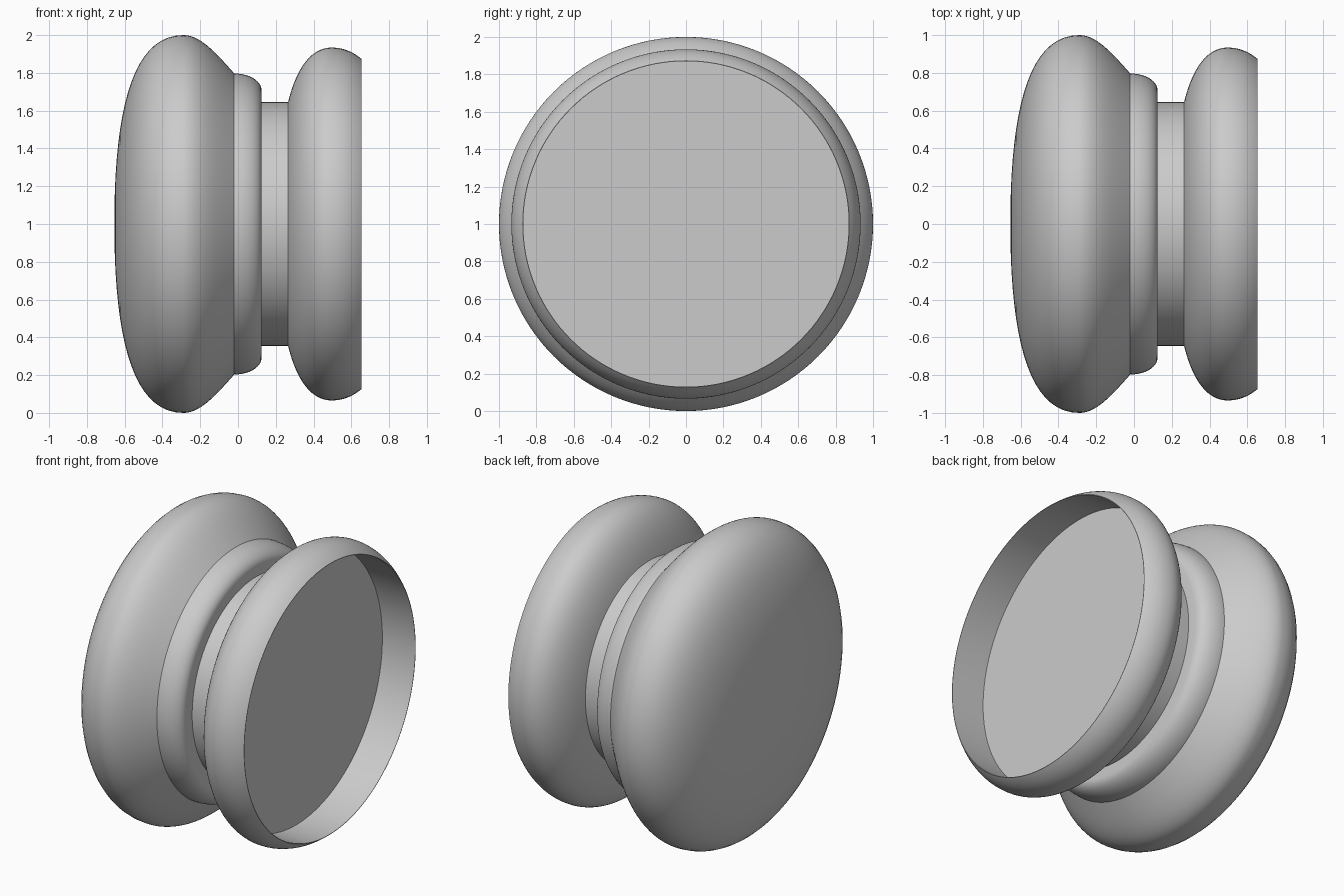
import bpy
import bmesh
import math
from mathutils import Vector
from mathutils.geometry import interpolate_bezier

SIDES = 128
STEPS = 20

cube = bpy.data.objects.get("Cube")
if cube:
    bpy.data.objects.remove(cube, do_unlink=True)

grey = bpy.data.materials.new("plain_grey")
grey.use_nodes = True
colour = (0.6, 0.6, 0.6, 1.0)
grey.diffuse_color = colour
grey.node_tree.nodes["Principled BSDF"].inputs["Base Color"].default_value = colour


def curve(*points):
    """Smooth profile piece from four Bezier points, each (x, radius)."""
    a, h1, h2, b = (Vector(p) for p in points)
    return [tuple(p) for p in interpolate_bezier(a, h1, h2, b, STEPS)]


def lathe(name, profile):
    """Revolve an (x, radius) profile around the x axis at height 1."""
    bm = bmesh.new()
    rings = []
    for x, r in profile:
        angles = [math.tau * j / SIDES for j in range(SIDES)]
        rings.append([bm.verts.new((x, r * math.cos(a), 1 + r * math.sin(a)))
                      for a in angles])
    for low, high in zip(rings, rings[1:]):
        for j in range(SIDES):
            k = (j + 1) % SIDES
            bm.faces.new((low[j], low[k], high[k], high[j]))
    bmesh.ops.remove_doubles(bm, verts=bm.verts, dist=0.0001)
    mesh = bpy.data.meshes.new(name)
    bm.to_mesh(mesh)
    bm.free()
    mesh.materials.append(grey)
    obj = bpy.data.objects.new(name, mesh)
    bpy.context.collection.objects.link(obj)
    bpy.ops.object.select_all(action='DESELECT')
    obj.select_set(True)
    bpy.context.view_layer.objects.active = obj
    bpy.ops.object.shade_smooth_by_angle(angle=math.radians(30))
    return obj


# Wide domed cap
dome = curve((-0.655, 0), (-0.655, 0.6), (-0.56, 1), (-0.29, 1))
shoulder = curve((-0.29, 1), (-0.2, 1), (-0.12, 0.91), (-0.02, 0.797))
lathe("domed_cap", dome + shoulder[1:])

# Rounded step next to the cap, with its flat side
step = curve((-0.02, 0.797), (0.05, 0.797), (0.12, 0.765), (0.125, 0.71))
lathe("rounded_step", step + [(0.125, 0.645)])

# Straight neck
lathe("neck", [(0.125, 0.645), (0.265, 0.645)])

# Bulging end rim with a recessed flat floor
bulge = curve((0.265, 0.645), (0.31, 0.83), (0.39, 0.934), (0.495, 0.934))
lip = curve((0.495, 0.934), (0.56, 0.934), (0.61, 0.91), (0.655, 0.873))
lathe("end_rim", bulge + lip[1:] + [(0.655, 0.87), (0.42, 0.87)])
lathe("recess_floor", [(0.42, 0.87), (0.42, 0)])
